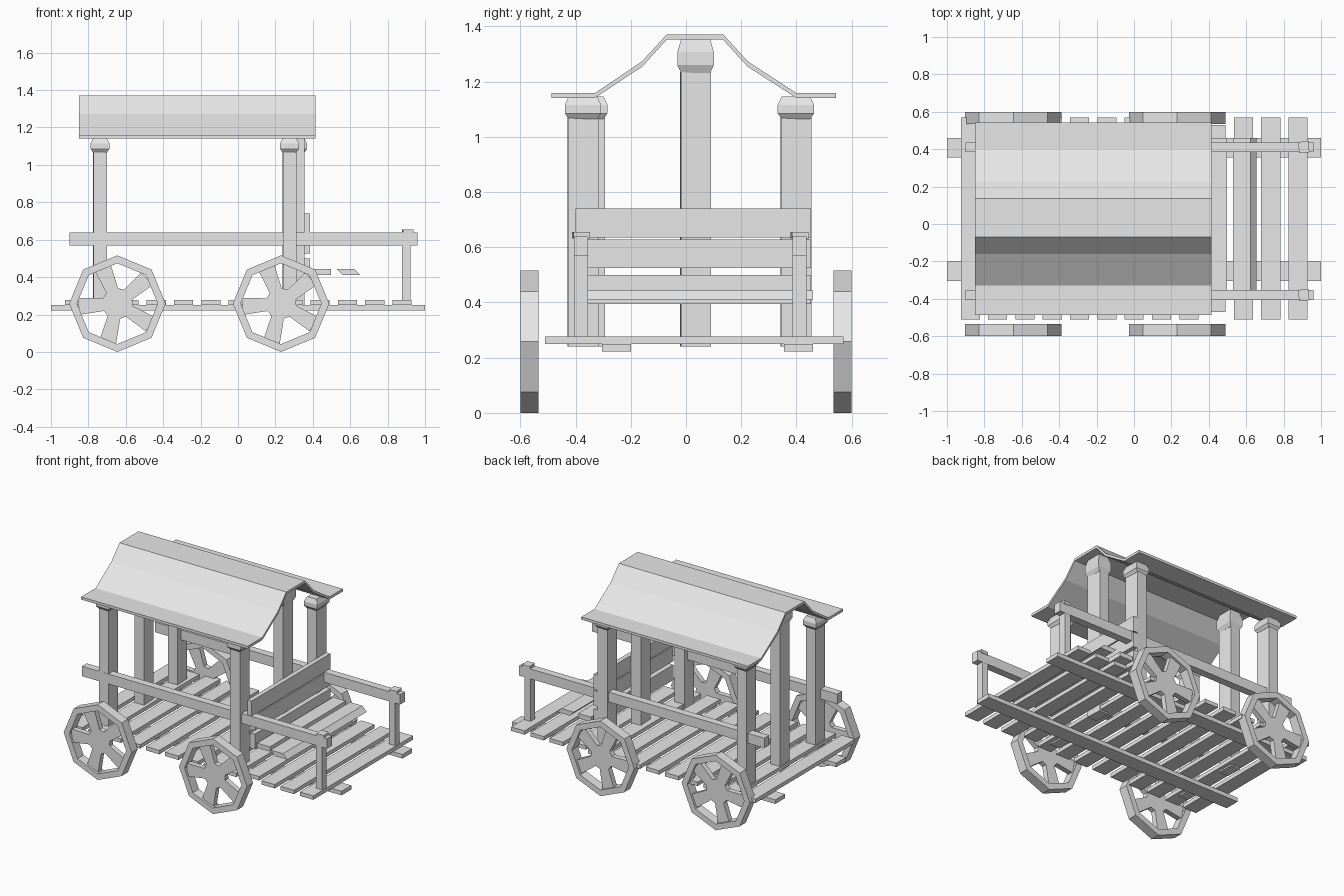
import bpy, bmesh, math
from mathutils import Matrix, Vector

cube = bpy.data.objects.get("Cube")
if cube:
    bpy.data.objects.remove(cube, do_unlink=True)

wood = bpy.data.materials.new("pale_grey")
wood.use_nodes = True
wood.diffuse_color = (0.8, 0.8, 0.8, 1)
wood.node_tree.nodes["Principled BSDF"].inputs["Base Color"].default_value = (0.8, 0.8, 0.8, 1)


def finish(name, bm):
    bmesh.ops.recalc_face_normals(bm, faces=bm.faces)
    mesh = bpy.data.meshes.new(name)
    bm.to_mesh(mesh)
    bm.free()
    mesh.materials.append(wood)
    obj = bpy.data.objects.new(name, mesh)
    bpy.context.collection.objects.link(obj)
    return obj


def add_box(bm, x, y, z, turn=0):
    """Box from (min, max) ranges, optionally turned about its upright axis."""
    mid = Vector([(r[0] + r[1]) / 2 for r in (x, y, z)])
    size = [r[1] - r[0] for r in (x, y, z)]
    m = Matrix.Translation(mid) @ Matrix.Rotation(turn, 4, 'Z') @ Matrix.Diagonal((*size, 1))
    return bmesh.ops.create_cube(bm, size=1, matrix=m)["verts"]


def box(name, x, y, z, turn=0):
    bm = bmesh.new()
    add_box(bm, x, y, z, turn)
    return finish(name, bm)


def prism(bm, points, place, depth):
    """Extrude a 2D outline; place(u, v) gives the 3D start point."""
    face = bm.faces.new([bm.verts.new(place(u, v)) for u, v in points])
    new = bmesh.ops.extrude_face_region(bm, geom=[face])["geom"]
    bmesh.ops.translate(bm, vec=depth, verts=[v for v in new if isinstance(v, bmesh.types.BMVert)])


# Floor planks on two long runners
for k in range(13):
    x = -0.875 + 0.146 * k
    y = (-0.47, 0.53) if k == 9 else (-0.51, 0.57)
    box(f"floor_plank_{k + 1}", (x - 0.051, x + 0.051), y, (0.25, 0.277))
box("front_runner", (-1, 1), (-0.305, -0.2), (0.222, 0.25))
box("back_runner", (-1, 1), (0.355, 0.46), (0.222, 0.25))


# Posts with flared caps
def post(name, x, y, top, cap_top):
    bm = bmesh.new()
    add_box(bm, (x - 0.036, x + 0.036), (y - 0.055, y + 0.055), (0.24, top), 0.04)
    rings = []
    chamfer = (cap_top - top) * 0.2
    for z, grow in ((top - 0.005, 0), (top + chamfer, 0.014),
                    (cap_top - 2 * chamfer, 0.014), (cap_top, 0)):
        rings.append([bm.verts.new((x + sx * (0.036 + grow), y + sy * (0.052 + grow), z))
                      for sx, sy in ((-1, -1), (1, -1), (1, 1), (-1, 1))])
    for a, b in zip(rings, rings[1:]):
        for i in range(4):
            j = (i + 1) % 4
            bm.faces.new((a[i], a[j], b[j], b[i]))
    bm.faces.new(rings[0][::-1])
    bm.faces.new(rings[-1])
    finish(name, bm)


post("left_front_post", 0.275, -0.373, 1.07, 1.145)
post("right_front_post", -0.738, -0.35, 1.07, 1.145)
for side, x in (("left", 0.318), ("right", -0.738)):
    post(f"{side}_middle_post", x, 0.035, 1.235, 1.355)
    post(f"{side}_back_post", x, 0.398, 1.07, 1.145)

# Bent roof sheet
top_line = [(-0.487, 1.158), (-0.33, 1.158), (-0.16, 1.272), (-0.07, 1.37),
            (0.135, 1.37), (0.225, 1.272), (0.4, 1.158), (0.543, 1.158)]
under = [(y * 0.99 if abs(y) < 0.3 else y, z - 0.018) for y, z in reversed(top_line)]
bm = bmesh.new()
prism(bm, top_line + under, lambda u, v: (-0.85, u, v), (1.265, 0, 0))
finish("roof", bm)

# Side rails and their end posts
for name, y in (("front", -0.38), ("back", 0.411)):
    box(f"{name}_rail", (-0.9, 0.96), (y - 0.026, y + 0.026), (0.57, 0.638))
    box(f"{name}_rail_post", (0.876, 0.921), (y - 0.025, y + 0.025), (0.25, 0.64))
    box(f"{name}_rail_cap", (0.88, 0.935), (y - 0.03, y + 0.03), (0.632, 0.655), 0.1)

# Bench: three back boards and two seat boards
for k, (y0, z) in enumerate([(-0.40, (0.635, 0.74)), (-0.365, (0.525, 0.628)),
                             (-0.365, (0.395, 0.5))]):
    box(f"bench_back_board_{k + 1}", (0.352, 0.384), (y0, 0.452), z)
box("bench_seat_board_inner", (0.4, 0.497), (-0.365, 0.46), (0.41, 0.443))
bm = bmesh.new()
prism(bm, [(0.528, 0.443), (0.622, 0.443), (0.655, 0.41), (0.561, 0.41)],
      lambda u, v: (u, -0.40, v), (0, 0.86, 0))
finish("bench_seat_board_outer", bm)


# Eight-sided wheels with five broad spokes
def wheel(name, x, y):
    bm = bmesh.new()
    loops = []
    for r, dy in ((0.258, -0.033), (0.258, 0.033), (0.216, 0.033), (0.216, -0.033)):
        loops.append([bm.verts.new((r * math.cos(i * math.pi / 4), dy, r * math.sin(i * math.pi / 4)))
                      for i in range(8)])
    for a, b in zip(loops, loops[1:] + loops[:1]):
        for i in range(8):
            j = (i + 1) % 8
            bm.faces.new((a[i], a[j], b[j], b[i]))
    # Star outline: narrow roots at the hub, wider ends inside the rim
    star = []
    for i in range(5):
        a = math.radians(40 + 72 * i)
        out, across = Vector((math.cos(a), math.sin(a))), Vector((-math.sin(a), math.cos(a)))
        star += [out * r + across * w for r, w in
                 ((0.075, -0.034), (0.207, -0.045), (0.207, 0.045), (0.075, 0.034))]
    prism(bm, star, lambda u, v: (u, -0.018, v), (0, 0.036, 0))
    finish(name, bm).location = (x, y, 0.258)


for end, x in (("left", 0.23), ("right", -0.645)):
    for side, y in (("front", -0.567), ("back", 0.567)):
        wheel(f"{end}_{side}_wheel", x, y)
